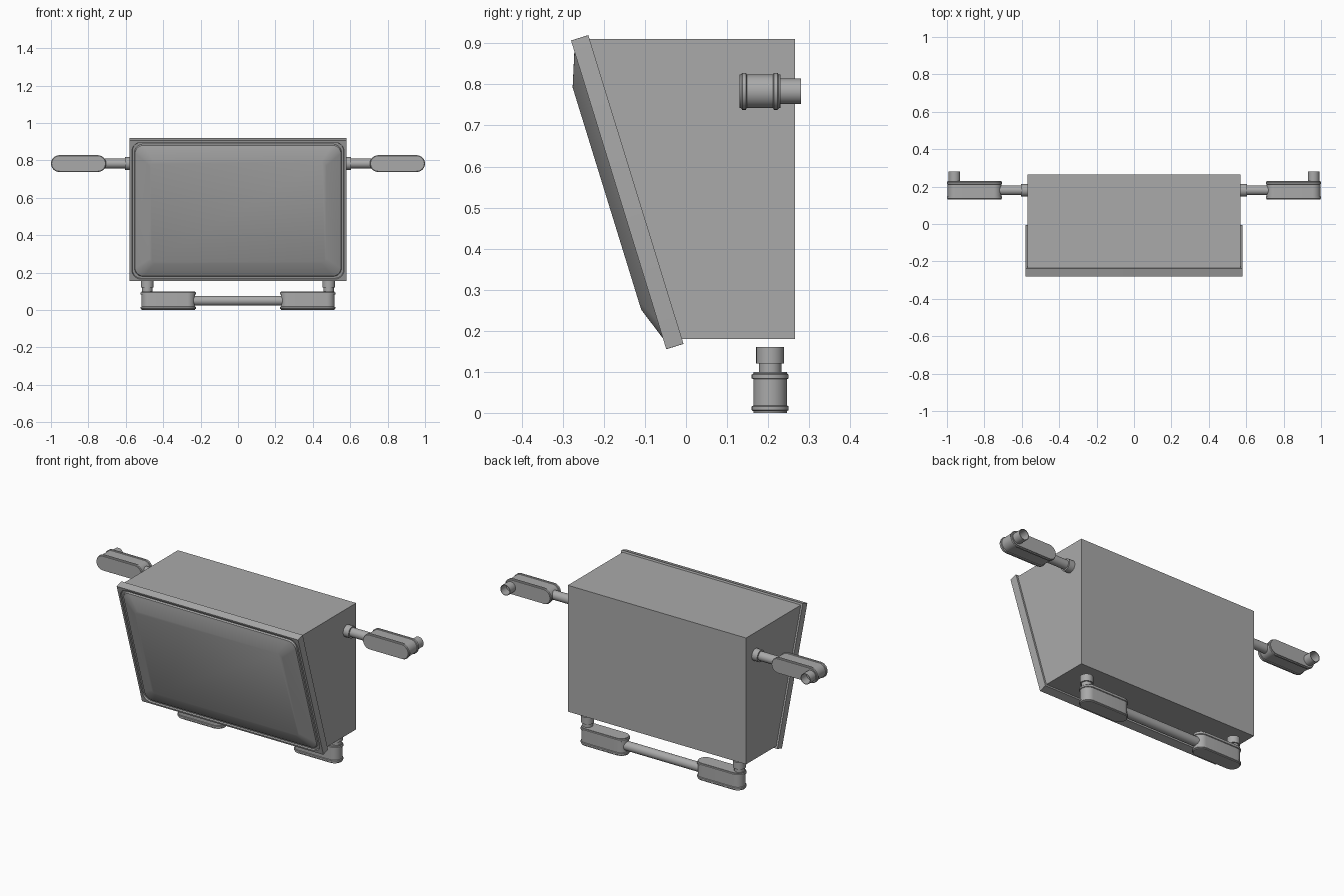
import bpy, bmesh
from math import cos, sin, pi
from mathutils import Matrix, Vector

if "Cube" in bpy.data.objects:
    bpy.data.objects.remove(bpy.data.objects["Cube"], do_unlink=True)

grey = bpy.data.materials.new("plain grey")
grey.use_nodes = True
GREY = (0.4, 0.4, 0.4, 1)
grey.diffuse_color = GREY
grey.node_tree.nodes["Principled BSDF"].inputs["Base Color"].default_value = GREY


def finish(name, bm, matrix):
    bmesh.ops.remove_doubles(bm, verts=bm.verts, dist=1e-5)
    bmesh.ops.recalc_face_normals(bm, faces=bm.faces)
    bm.transform(matrix)
    mesh = bpy.data.meshes.new(name)
    bm.to_mesh(mesh)
    bm.free()
    mesh.materials.append(grey)
    ob = bpy.data.objects.new(name, mesh)
    bpy.context.collection.objects.link(ob)
    bpy.ops.object.select_all(action='DESELECT')
    ob.select_set(True)
    bpy.context.view_layer.objects.active = ob
    bpy.ops.object.shade_smooth_by_angle(angle=pi / 6)
    return ob


def rounded_rect(hx, hy, r, z, seg=8):
    """Outline of a rectangle with half sizes hx, hy and corner radius r."""
    pts = []
    for q, (sx, sy) in enumerate(((1, 1), (-1, 1), (-1, -1), (1, -1))):
        for i in range(seg + 1):
            a = (q + i / seg) * pi / 2
            pts.append((sx * (hx - r) + r * cos(a), sy * (hy - r) + r * sin(a), z))
    return pts


def skin(name, outlines, matrix, cap_end=True):
    """Join a stack of (hx, hy, r, z) outlines into one surface."""
    bm = bmesh.new()
    loops = [[bm.verts.new(p) for p in rounded_rect(*o)] for o in outlines]
    n = len(loops[0])
    for a, b in zip(loops, loops[1:]):
        for i in range(n):
            j = (i + 1) % n
            bm.faces.new((a[i], a[j], b[j], b[i]))
    bm.faces.new(loops[0])
    if cap_end:
        bm.faces.new(loops[-1])
    return finish(name, bm, matrix)


def tube(name, start, end, r, hollow=False):
    start, end = Vector(start), Vector(end)
    d = end - start
    m = Matrix.Translation(start) @ d.to_track_quat('Z', 'Y').to_matrix().to_4x4()
    outlines = [(r, r, r, 0), (r, r, r, d.length)]
    if hollow:
        inner = r * 0.9
        outlines += [(inner, inner, inner, d.length), (inner, inner, inner, 0.01)]
    return skin(name, outlines, m)


def clamp(name, matrix):
    """Stadium-shaped block with a raised band near each face."""
    half = [(0.041, 0.05), (0.041, 0.046), (0.045, 0.043), (0.045, 0.034), (0.041, 0.032)]
    stack = [(r, -z) for r, z in half] + [(r, z) for r, z in reversed(half)]
    return skin(name, [(0.1025 + r, r, r, z) for r, z in stack], matrix)


# Wedge-shaped housing
bm = bmesh.new()
profile = [(-0.24, 0.91), (0.265, 0.91), (0.265, 0.18), (-0.015, 0.18)]
face = bm.faces.new([bm.verts.new((-0.57, y, z)) for y, z in profile])
ext = bmesh.ops.extrude_face_region(bm, geom=[face])
bmesh.ops.translate(bm, vec=(1.14, 0, 0),
                    verts=[v for v in ext["geom"] if isinstance(v, bmesh.types.BMVert)])
finish("housing", bm, Matrix.Identity(4))

# Tilted front frame with a shallow recess, and the raised panel inside it
up = Vector((0, -0.232, 0.752)).normalized()
right = Vector((1, 0, 0))
tilt = Matrix((right, up, right.cross(up))).transposed().to_4x4()
tilt = Matrix.Translation((0, -0.164, 0.531)) @ tilt
skin("front_frame", [(0.58, 0.3935, 0.001, -0.044), (0.58, 0.3935, 0.001, 0),
                     (0.567, 0.383, 0.05, 0), (0.565, 0.381, 0.05, -0.008)], tilt)
skin("front_panel", [(0.553, 0.37, 0.045, -0.008), (0.55, 0.366, 0.045, 0),
                     (0.47, 0.283, 0.025, 0.03)], tilt)

# Side arms and lower feet, left and right
for s, side in ((1, "left"), (-1, "right")):
    y, z = 0.18, 0.783
    tube(side + "_arm_collar", (s * 0.56, y, z), (s * 0.605, y, z), 0.034)
    tube(side + "_arm_rod", (s * 0.6, y, z), (s * 0.75, y, z), 0.026)
    clamp(side + "_arm_clamp",
          Matrix.Translation((s * 0.8525, y, z)) @ Matrix.Rotation(-pi / 2, 4, 'X'))
    tube(side + "_arm_stub", (s * 0.96, y + 0.04, z), (s * 0.96, 0.28, z), 0.031, True)

    x, y = s * 0.485, 0.205
    clamp(side + "_foot_clamp", Matrix.Translation((s * 0.3725, y, 0.05)))
    tube(side + "_foot_neck", (x, y, 0.09), (x, y, 0.125), 0.027)
    tube(side + "_foot_collar", (x, y, 0.12), (x, y, 0.16), 0.034)

# Rod joining the two feet
tube("foot_rod", (-0.26, 0.205, 0.05), (0.26, 0.205, 0.05), 0.026)
